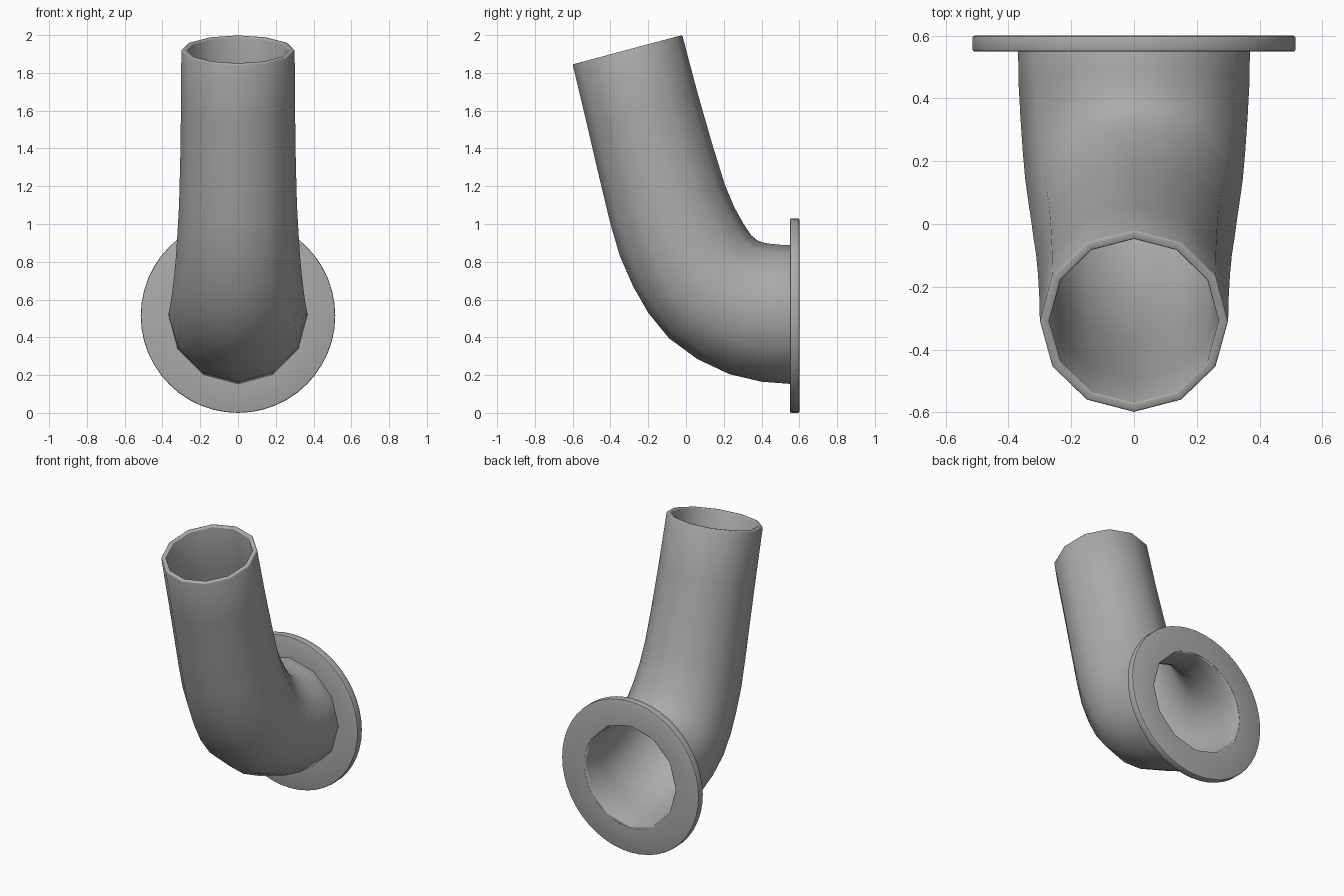
import bpy, bmesh, math

if "Cube" in bpy.data.objects:
    bpy.data.objects.remove(bpy.data.objects["Cube"])

grey = bpy.data.materials.new("pipe_grey")
grey.diffuse_color = (0.4, 0.41, 0.4, 1)
grey.use_nodes = True
grey.node_tree.nodes["Principled BSDF"].inputs["Base Color"].default_value = grey.diffuse_color


def finish(name, bm):
    bmesh.ops.recalc_face_normals(bm, faces=bm.faces[:])
    me = bpy.data.meshes.new(name)
    bm.to_mesh(me)
    bm.free()
    me.materials.append(grey)
    ob = bpy.data.objects.new(name, me)
    bpy.context.collection.objects.link(ob)
    return ob


def activate(ob):
    bpy.ops.object.select_all(action='DESELECT')
    ob.select_set(True)
    bpy.context.view_layer.objects.active = ob


def bridge(bm, rings, closed=False):
    n = len(rings[0])
    pairs = list(zip(rings, rings[1:]))
    if closed:
        pairs.append((rings[-1], rings[0]))
    for a, b in pairs:
        for i in range(n):
            j = (i + 1) % n
            bm.faces.new((a[i], a[j], b[j], b[i]))


# Pipe cross-sections: outer-bend y,z / inner-bend y,z / half width
sections = [
    (-0.60, 1.845, -0.02, 2.00, 0.300),
    (-0.525, 1.53, 0.065, 1.68, 0.302),
    (-0.46, 1.25, 0.14, 1.42, 0.306),
    (-0.40, 1.00, 0.205, 1.21, 0.312),
    (-0.35, 0.83, 0.255, 1.09, 0.320),
    (-0.28, 0.67, 0.305, 1.00, 0.328),
    (-0.20, 0.53, 0.345, 0.94, 0.337),
    (-0.09, 0.395, 0.38, 0.912, 0.347),
    (0.06, 0.285, 0.415, 0.90, 0.355),
    (0.23, 0.205, 0.45, 0.895, 0.362),
    (0.40, 0.165, 0.50, 0.89, 0.368),
    (0.599, 0.15, 0.599, 0.89, 0.370),
]
SIDES = 12
WALL = 0.03


def section_ring(bm, s, inset):
    y0, z0, y1, z1, w = s
    cy, cz = (y0 + y1) / 2, (z0 + z1) / 2
    dy, dz = (y1 - y0) / 2, (z1 - z0) / 2
    k = 1 - inset / math.hypot(dy, dz)
    ring = []
    for i in range(SIDES):
        a = 2 * math.pi * i / SIDES
        c = math.cos(a) * k
        ring.append(bm.verts.new(((w - inset) * math.sin(a), cy + dy * c, cz + dz * c)))
    return ring


# Bent hollow pipe: outer skin, then back along the inner skin
bm = bmesh.new()
rings = [section_ring(bm, s, 0) for s in sections]
rings += [section_ring(bm, s, WALL) for s in reversed(sections)]
bridge(bm, rings, closed=True)
pipe = finish("bent_pipe", bm)
bev = pipe.modifiers.new("rim_bevel", 'BEVEL')
bev.width = 0.006
bev.segments = 2
bev.limit_method = 'ANGLE'
bev.angle_limit = math.radians(60)
activate(pipe)
bpy.ops.object.modifier_apply(modifier=bev.name)
bpy.ops.object.shade_smooth_by_angle(angle=math.radians(50))

# Round wall flange, lathed about the y axis
profile = [(0.345, 0.55), (0.508, 0.55), (0.513, 0.552), (0.515, 0.557),
           (0.515, 0.593), (0.513, 0.598), (0.508, 0.60), (0.345, 0.60)]
FLANGE_SIDES = 48
bm = bmesh.new()
rings = []
for r, y in profile:
    rings.append([bm.verts.new((r * math.sin(2 * math.pi * i / FLANGE_SIDES), y,
                                0.515 + r * math.cos(2 * math.pi * i / FLANGE_SIDES)))
                  for i in range(FLANGE_SIDES)])
bridge(bm, rings, closed=True)
flange = finish("wall_flange", bm)
activate(flange)
bpy.ops.object.shade_smooth_by_angle(angle=math.radians(30))
